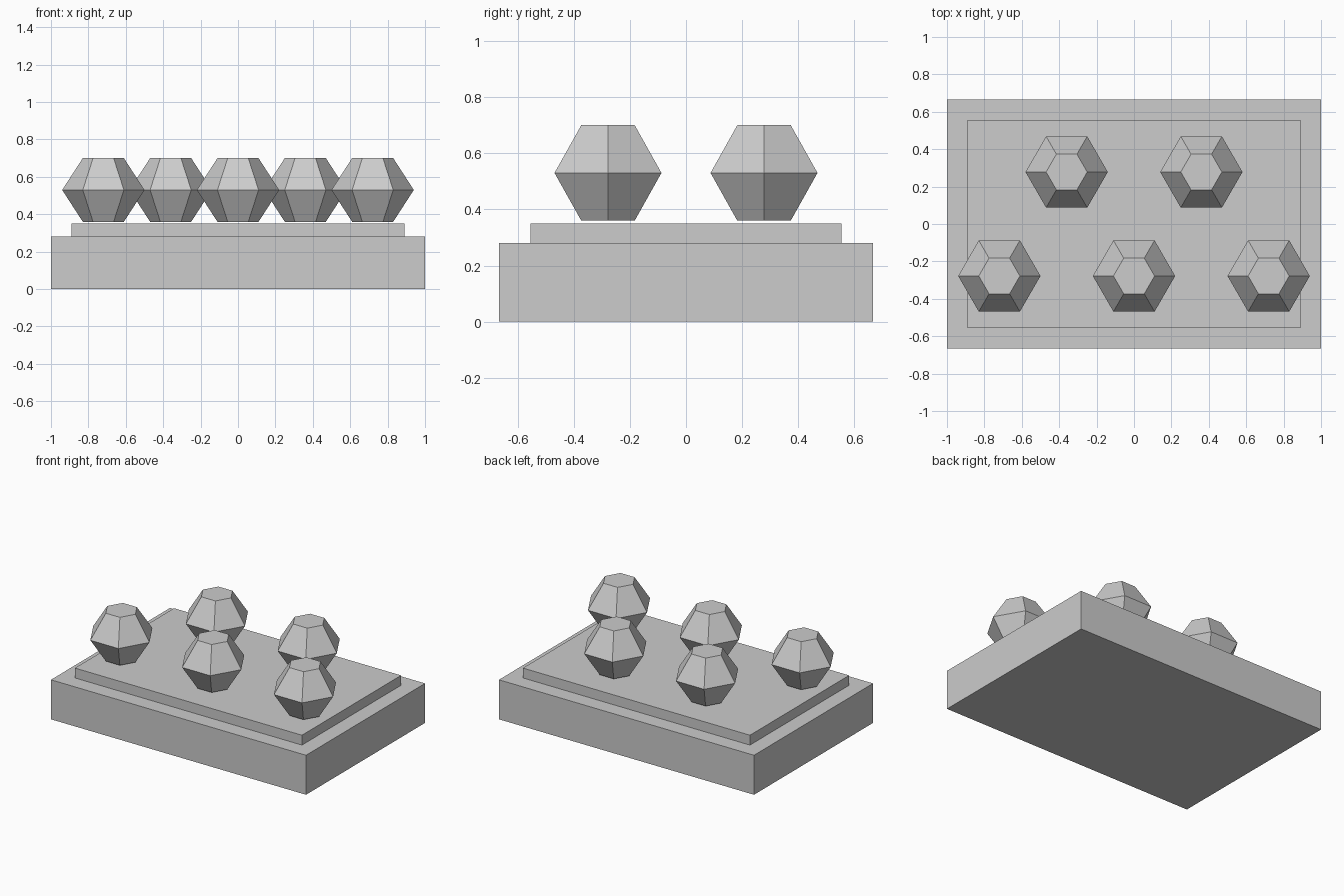
import bpy, bmesh, math

if "Cube" in bpy.data.objects:
    bpy.data.objects.remove(bpy.data.objects["Cube"])

grey = bpy.data.materials.new("light grey")
grey.diffuse_color = (0.604, 0.604, 0.604, 1)
grey.use_nodes = True
grey.node_tree.nodes["Principled BSDF"].inputs["Base Color"].default_value = grey.diffuse_color


def finish(bm, name, location):
    mesh = bpy.data.meshes.new(name)
    bm.normal_update()
    bm.to_mesh(mesh)
    bm.free()
    mesh.materials.append(grey)
    obj = bpy.data.objects.new(name, mesh)
    obj.location = location
    bpy.context.collection.objects.link(obj)


def box(name, sx, sy, z0, z1):
    bm = bmesh.new()
    bmesh.ops.create_cube(bm, size=1)
    bmesh.ops.scale(bm, vec=(sx, sy, z1 - z0), verts=bm.verts)
    finish(bm, name, (0, 0, (z0 + z1) / 2))


def gem(name, x, y, z=0.53, half=0.17):
    """Six-sided bead: narrow flat ends, wide middle."""
    bm = bmesh.new()
    rings = [[bm.verts.new((r * math.cos(i * math.pi / 3),
                            r * math.sin(i * math.pi / 3), h)) for i in range(6)]
             for r, h in ((0.11, -half), (0.22, 0), (0.11, half))]
    for low, high in zip(rings, rings[1:]):
        for i in range(6):
            j = (i + 1) % 6
            bm.faces.new((low[i], low[j], high[j], high[i]))
    bm.faces.new(rings[0][::-1])
    bm.faces.new(rings[-1])
    finish(bm, name, (x, y, z))


# Stepped plinth
box("base", 2.0, 1.333, 0, 0.28)
box("upper_slab", 1.78, 1.11, 0.28, 0.35)

# Five gems, alternating between the front and back rows, hovering over the slab
for k in range(5):
    gem(f"gem_{k + 1}", (k - 2) * 0.36, -0.278 if k % 2 == 0 else 0.278)
